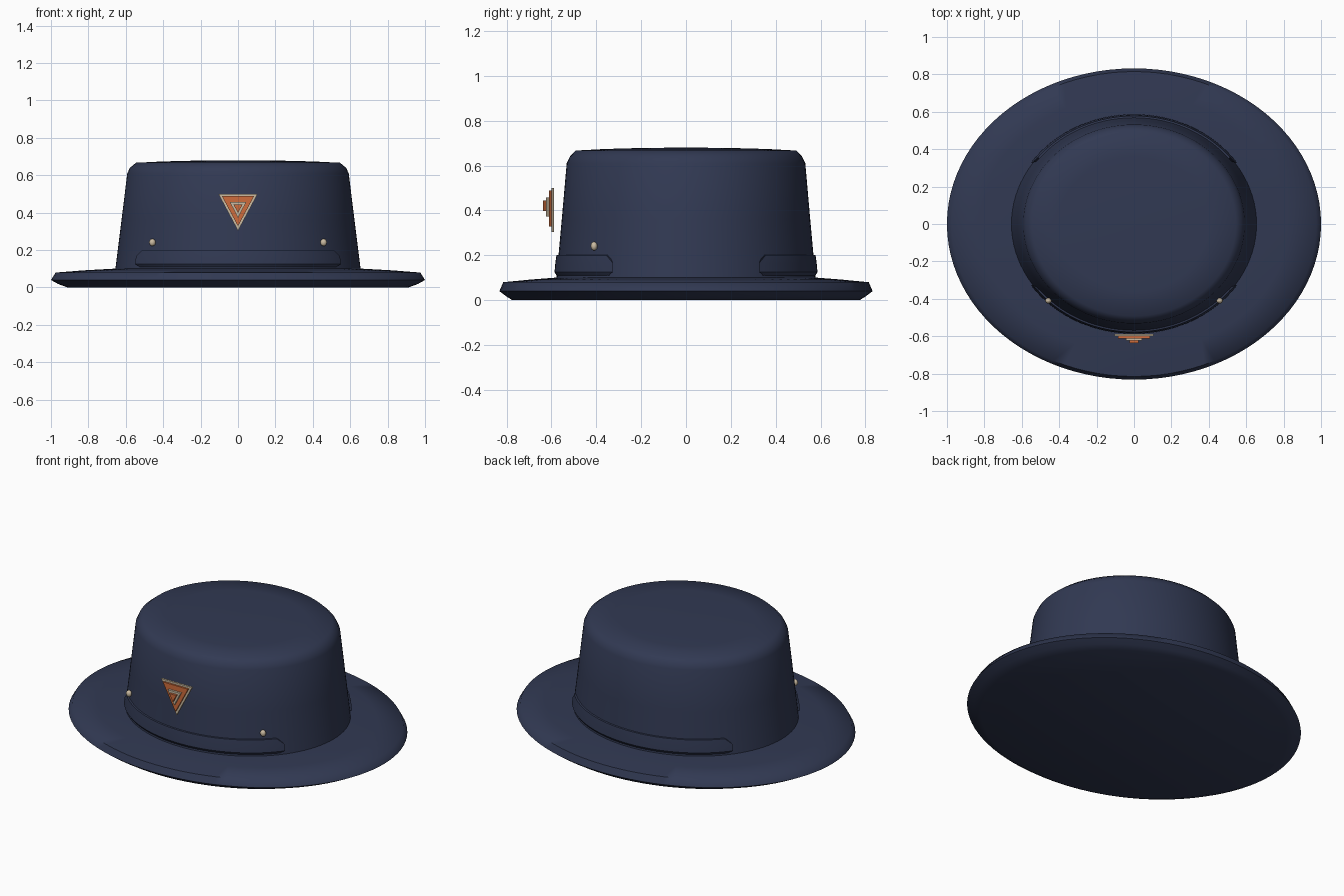
import bpy, bmesh, math

if "Cube" in bpy.data.objects:
    bpy.data.objects.remove(bpy.data.objects["Cube"])


def material(name, rgb):
    m = bpy.data.materials.new(name)
    m.diffuse_color = (*rgb, 1)
    m.use_nodes = True
    m.node_tree.nodes["Principled BSDF"].inputs["Base Color"].default_value = m.diffuse_color
    return m


NAVY = material("navy felt", (0.031, 0.041, 0.086))
CREAM = material("cream metal", (0.60, 0.50, 0.36))
ORANGE = material("orange enamel", (0.62, 0.15, 0.045))


def finish(bm, name, mat, angle=None):
    bmesh.ops.recalc_face_normals(bm, faces=bm.faces)
    me = bpy.data.meshes.new(name)
    bm.to_mesh(me)
    bm.free()
    ob = bpy.data.objects.new(name, me)
    bpy.context.collection.objects.link(ob)
    me.materials.append(mat)
    if angle:
        bpy.ops.object.select_all(action='DESELECT')
        ob.select_set(True)
        bpy.context.view_layer.objects.active = ob
        bpy.ops.object.shade_smooth_by_angle(angle=math.radians(angle))
    return ob


def lathe(name, profile, mat, n=96):
    """Stack elliptical rings (rx, ry, z); both ends are capped."""
    bm = bmesh.new()
    rings = []
    for rx, ry, z in profile:
        rings.append([bm.verts.new((rx * math.cos(2 * math.pi * i / n),
                                    ry * math.sin(2 * math.pi * i / n), z))
                      for i in range(n)])
    for a, b in zip(rings, rings[1:]):
        for i in range(n):
            j = (i + 1) % n
            bm.faces.new((a[i], a[j], b[j], b[i]))
    bm.faces.new(rings[0])
    bm.faces.new(rings[-1])
    return finish(bm, name, mat, 60)


# Wide oval brim
lathe("brim", [(0.91, 0.775, 0.0), (0.96, 0.803, 0.018), (1.0, 0.832, 0.04),
               (0.975, 0.815, 0.08), (0.82, 0.69, 0.092), (0.64, 0.56, 0.102)], NAVY)

# Tapered crown with softened top edge
lathe("crown", [(0.656, 0.578, 0.095), (0.623, 0.554, 0.36), (0.592, 0.532, 0.61),
                (0.578, 0.518, 0.64), (0.545, 0.492, 0.667), (0.40, 0.36, 0.674),
                (0.20, 0.18, 0.679), (0.02, 0.018, 0.68)], NAVY)


# Raised band sections, front and back, with clipped ends
def band(name, facing, n=40):
    bm = bmesh.new()
    # half angle in degrees, offset from the crown wall, height
    rows = [(53, -0.01, 0.10), (54, 0.004, 0.115), (56, 0.011, 0.125),
            (56, 0.011, 0.165), (52, 0.009, 0.20), (52, -0.01, 0.203)]
    grid = []
    for half, off, z in rows:
        t = (z - 0.095) / 0.515
        rx, ry = 0.656 - 0.064 * t + off, 0.578 - 0.046 * t + off
        row = []
        for i in range(n + 1):
            a = math.radians(half * (2 * i / n - 1))
            row.append(bm.verts.new((rx * math.sin(a), facing * ry * math.cos(a), z)))
        grid.append(row)
    for a, b in zip(grid, grid[1:]):
        for i in range(n):
            bm.faces.new((a[i], a[i + 1], b[i + 1], b[i]))
    for k in (0, -1):
        bm.faces.new([row[k] for row in grid])
    bm.faces.new(grid[0] + grid[-1][::-1])
    finish(bm, name, NAVY, 35)


band("front_band", -1)
band("back_band", 1)


# Badge of stacked triangular plates, pointing down
def plate(name, half_w, top, tip, y0, y1, mat):
    bm = bmesh.new()
    corners = [(-half_w, top), (half_w, top), (0, tip)]
    back = [bm.verts.new((x, y0, z)) for x, z in corners]
    front = [bm.verts.new((x, y1, z)) for x, z in corners]
    bm.faces.new(back)
    bm.faces.new(front)
    for i in range(3):
        j = (i + 1) % 3
        bm.faces.new((back[i], back[j], front[j], front[i]))
    finish(bm, name, mat)


plate("badge_rim", 0.105, 0.50, 0.303, -0.588, -0.600, CREAM)
plate("badge_field", 0.086, 0.489, 0.328, -0.600, -0.611, ORANGE)
plate("badge_inner_rim", 0.044, 0.457, 0.373, -0.611, -0.624, CREAM)
plate("badge_center", 0.024, 0.444, 0.398, -0.624, -0.637, ORANGE)

# Small round studs either side of the badge
for side, sx in (("left", -1), ("right", 1)):
    bm = bmesh.new()
    bmesh.ops.create_uvsphere(bm, u_segments=16, v_segments=10, radius=1)
    for v in bm.verts:
        v.co = (sx * 0.458 + v.co.x * 0.017, -0.41 + v.co.y * 0.015, 0.241 + v.co.z * 0.02)
    finish(bm, side + "_stud", CREAM, 60)
